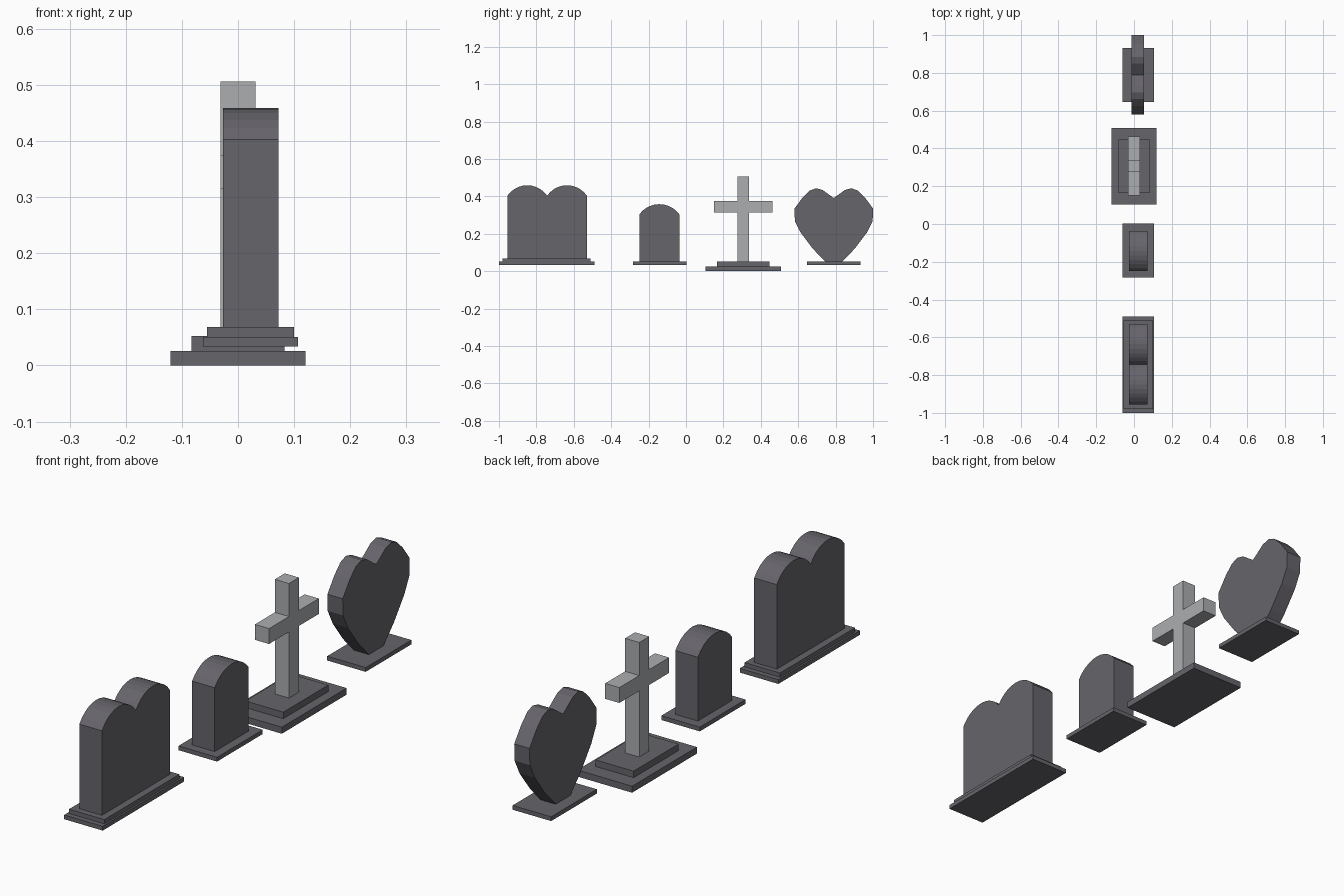
import bpy, bmesh, math

cube = bpy.data.objects.get("Cube")
if cube:
    bpy.data.objects.remove(cube)


def material(name, rgb):
    m = bpy.data.materials.new(name)
    m.use_nodes = True
    m.diffuse_color = (*rgb, 1)
    m.node_tree.nodes["Principled BSDF"].inputs["Base Color"].default_value = (*rgb, 1)
    return m


dark = material("dark stone", (0.133, 0.128, 0.147))
pale = material("pale stone", (0.41, 0.42, 0.43))


def slab(name, outline, x0, x1, mat):
    """Extrude a (y, z) outline from x0 to x1."""
    bm = bmesh.new()
    face = bm.faces.new([bm.verts.new((x0, y, z)) for y, z in outline])
    grown = bmesh.ops.extrude_face_region(bm, geom=[face])["geom"]
    for v in grown:
        if isinstance(v, bmesh.types.BMVert):
            v.co.x = x1
    bmesh.ops.recalc_face_normals(bm, faces=bm.faces)
    mesh = bpy.data.meshes.new(name)
    bm.to_mesh(mesh)
    bm.free()
    mesh.materials.append(mat)
    obj = bpy.data.objects.new(name, mesh)
    bpy.context.collection.objects.link(obj)
    return obj


def box(name, x, y, z, mat=dark):
    return slab(name, [(y[0], z[0]), (y[1], z[0]), (y[1], z[1]), (y[0], z[1])], *x, mat)


def arc(y0, y1, z, rise, steps=10):
    """Circular arc from (y0, z) to (y1, z)."""
    half = abs(y1 - y0) / 2
    radius = (half ** 2 + rise ** 2) / (2 * rise)
    spread = math.asin(half / radius)
    side = 1 if y1 > y0 else -1
    points = []
    for i in range(steps + 1):
        a = spread * (2 * i / steps - 1)
        points.append(((y0 + y1) / 2 + side * radius * math.sin(a),
                       z + rise - radius * (1 - math.cos(a))))
    return points


PLINTH_X = (-0.062, 0.107)
PLINTH_Z = (0.034, 0.051)
STONE_X = (-0.027, 0.072)

# Double headstone
box("double_plinth", PLINTH_X, (-1.0, -0.49), PLINTH_Z)
box("double_step", (-0.055, 0.1), (-0.98, -0.51), (0.051, 0.068))
slab("double_headstone",
     [(-0.955, 0.068), (-0.53, 0.068)]
     + arc(-0.53, -0.7425, 0.403, 0.056) + arc(-0.7425, -0.955, 0.403, 0.056)[1:],
     *STONE_X, dark)

# Single headstone
box("single_plinth", PLINTH_X, (-0.284, 0.002), PLINTH_Z)
slab("single_headstone",
     [(-0.249, 0.051), (-0.036, 0.051)] + arc(-0.036, -0.249, 0.304, 0.054),
     *STONE_X, dark)

# Cross on two steps
MID = 0.306
box("cross_plinth", (-0.12, 0.12), (MID - 0.203, MID + 0.203), (0, 0.026))
box("cross_step", (-0.083, 0.083), (MID - 0.141, MID + 0.141), (0.026, 0.052))
half_cross = [(0.031, 0.052), (0.031, 0.314), (0.156, 0.314),
              (0.156, 0.375), (0.031, 0.375), (0.031, 0.506)]
slab("cross",
     [(MID + w, z) for w, z in half_cross]
     + [(MID - w, z) for w, z in reversed(half_cross)],
     -0.031, 0.031, pale)

# Heart headstone
CENTRE = 0.79
box("heart_plinth", PLINTH_X, (CENTRE - 0.143, CENTRE + 0.143), PLINTH_Z)
half_heart = [(0.046, 0.051), (0.112, 0.12), (0.177, 0.206), (0.208, 0.268),
              (0.21, 0.335), (0.166, 0.394), (0.128, 0.431), (0.095, 0.443),
              (0.06, 0.434)]
slab("heart_headstone",
     [(CENTRE + w, z) for w, z in half_heart] + [(CENTRE, 0.391)]
     + [(CENTRE - w, z) for w, z in reversed(half_heart)],
     -0.014, 0.053, dark)
